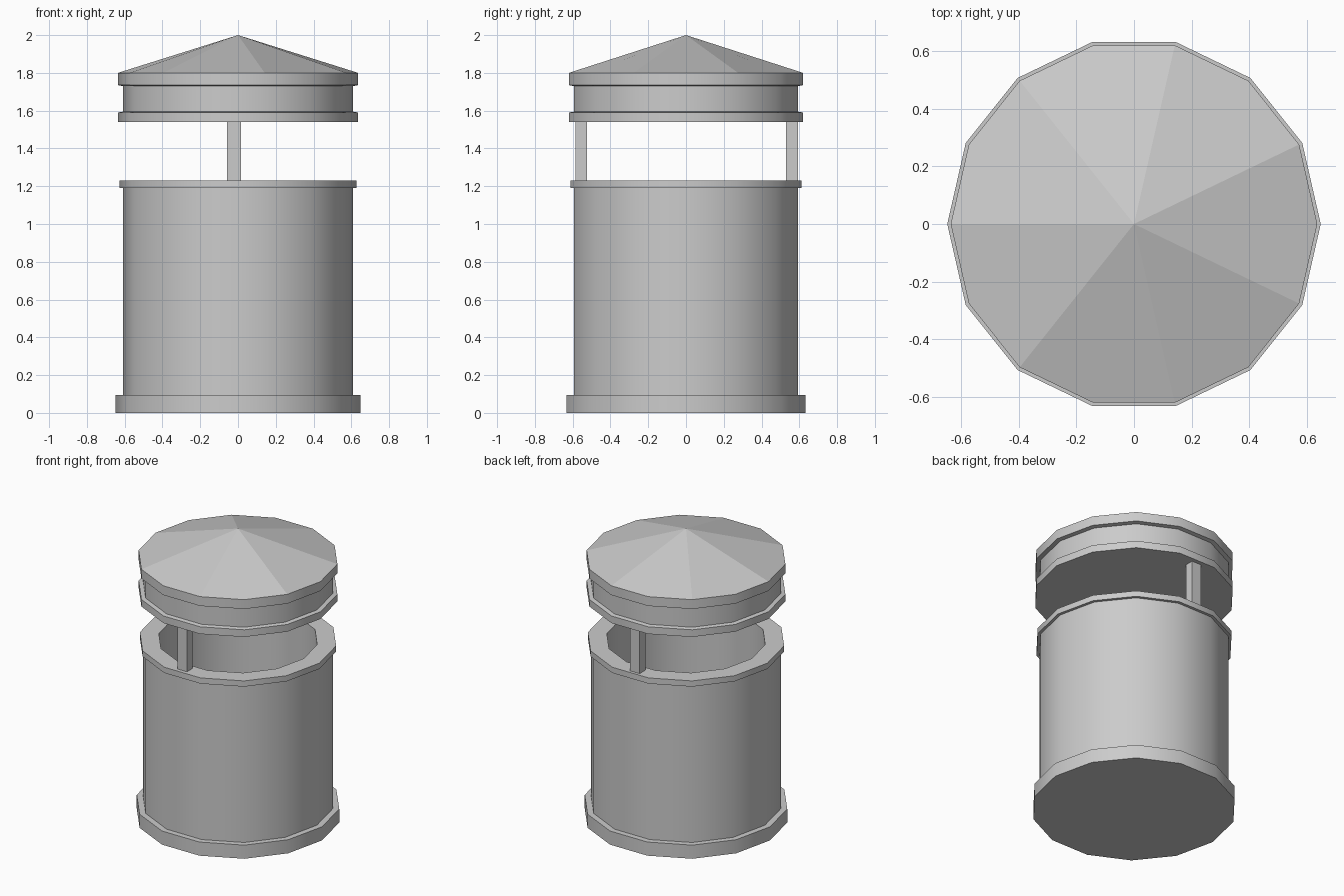
import bpy, bmesh, math

if "Cube" in bpy.data.objects:
    bpy.data.objects.remove(bpy.data.objects["Cube"])

SIDES = 14


def ring(bm, r, z):
    return [bm.verts.new((r * math.cos(2 * math.pi * i / SIDES),
                          r * math.sin(2 * math.pi * i / SIDES), z)) for i in range(SIDES)]


def finish(bm, name, smooth=True):
    bmesh.ops.recalc_face_normals(bm, faces=bm.faces)
    mesh = bpy.data.meshes.new(name)
    bm.to_mesh(mesh)
    bm.free()
    obj = bpy.data.objects.new(name, mesh)
    bpy.context.collection.objects.link(obj)
    if smooth:
        bpy.ops.object.select_all(action='DESELECT')
        obj.select_set(True)
        bpy.context.view_layer.objects.active = obj
        bpy.ops.object.shade_smooth_by_angle(angle=math.radians(30))
    return obj


def lathe(bm, profile):
    """Sweep a (radius, z) profile around z; returns first and last rings."""
    rings = [ring(bm, r, z) for r, z in profile]
    for a, b in zip(rings, rings[1:]):
        for i in range(SIDES):
            j = (i + 1) % SIDES
            bm.faces.new((a[i], a[j], b[j], b[i]))
    return rings[0], rings[-1]


# Bin: foot ring, hollow drum and top rim
bm = bmesh.new()
bottom, floor = lathe(bm, [(.648, 0), (.648, .095), (.608, .095), (.608, 1.19),
                           (.628, 1.19), (.628, 1.23), (.507, 1.23), (.507, .1)])
bm.faces.new(bottom)
bm.faces.new(floor)
finish(bm, "bin_body")

# Lid: two raised bands around a drum, topped by a seven-panel roof
bm = bmesh.new()
under, eave = lathe(bm, [(.636, 1.54), (.636, 1.59), (.608, 1.595), (.608, 1.73),
                         (.636, 1.735), (.636, 1.80)])
bm.faces.new(under)
finish(bm, "lid_drum")

bm = bmesh.new()
eave = ring(bm, .636, 1.80)
apex = bm.verts.new((0, 0, 2))
for k in range(1, SIDES, 2):
    bm.faces.new((apex, eave[k], eave[(k + 1) % SIDES], eave[(k + 2) % SIDES]))
finish(bm, "lid_roof", smooth=False)

# Posts holding the lid, front and back
for name, y in (("front_post", -.555), ("back_post", .561)):
    bpy.ops.mesh.primitive_cube_add(size=1, location=(-.02, y, 1.385))
    post = bpy.context.object
    post.name = name
    post.scale = (.074, .062, .33)
